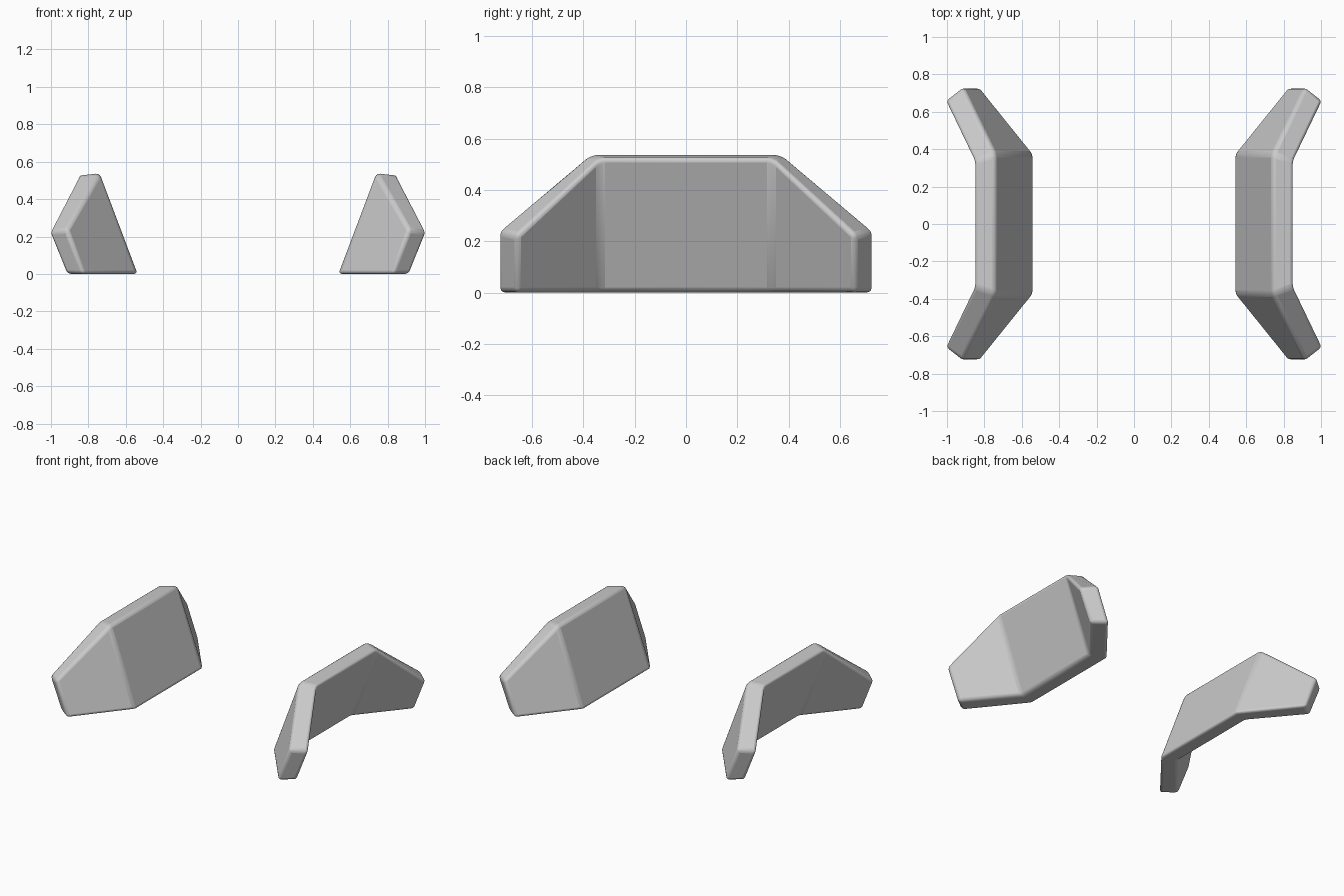
import bpy, bmesh, math

if "Cube" in bpy.data.objects:
    bpy.data.objects.remove(bpy.data.objects["Cube"])

# Half outline of the bent plate (y >= 0): inner face and outer face
inner = [(0.537, 0, 0), (0.537, 0.375, 0), (0.825, 0.732, 0),
         (0.915, 0.732, 0.24), (0.74, 0.375, 0.538), (0.74, 0, 0.538)]
outer = [(0.65, 0, 0), (0.65, 0.335, 0), (0.92, 0.658, 0),
         (1.01, 0.658, 0.222), (0.855, 0.335, 0.525), (0.855, 0, 0.525)]

bm = bmesh.new()
a = [bm.verts.new(p) for p in inner]
b = [bm.verts.new(p) for p in outer]

# Middle panel and angled wing on both faces
for v in (a, b):
    bm.faces.new((v[0], v[1], v[4], v[5]))
    bm.faces.new((v[1], v[2], v[3], v[4]))
# Rim joining the faces, open at the mirror plane
for i in range(5):
    bm.faces.new((a[i], b[i], b[i + 1], a[i + 1]))
bmesh.ops.recalc_face_normals(bm, faces=bm.faces[:])
# Inner middle panel must face the centre
inner_panel = next(f for f in bm.faces if all(v in f.verts for v in (a[0], a[5])))
inner_panel.normal_update()
if inner_panel.normal.x > 0:
    bmesh.ops.reverse_faces(bm, faces=bm.faces[:])

mesh = bpy.data.meshes.new("side_plates")
bm.to_mesh(mesh)
bm.free()
plates = bpy.data.objects.new("side_plates", mesh)
bpy.context.collection.objects.link(plates)

# Mirror front to back and left to right
mirror = plates.modifiers.new("mirror", 'MIRROR')
mirror.use_axis = (True, True, False)

# Rounded edges
bevel = plates.modifiers.new("bevel", 'BEVEL')
bevel.width = 0.02
bevel.segments = 3
bevel.limit_method = 'ANGLE'
bevel.angle_limit = math.radians(12)

bpy.context.view_layer.objects.active = plates
plates.select_set(True)
bpy.ops.object.shade_smooth_by_angle(angle=math.radians(35))
